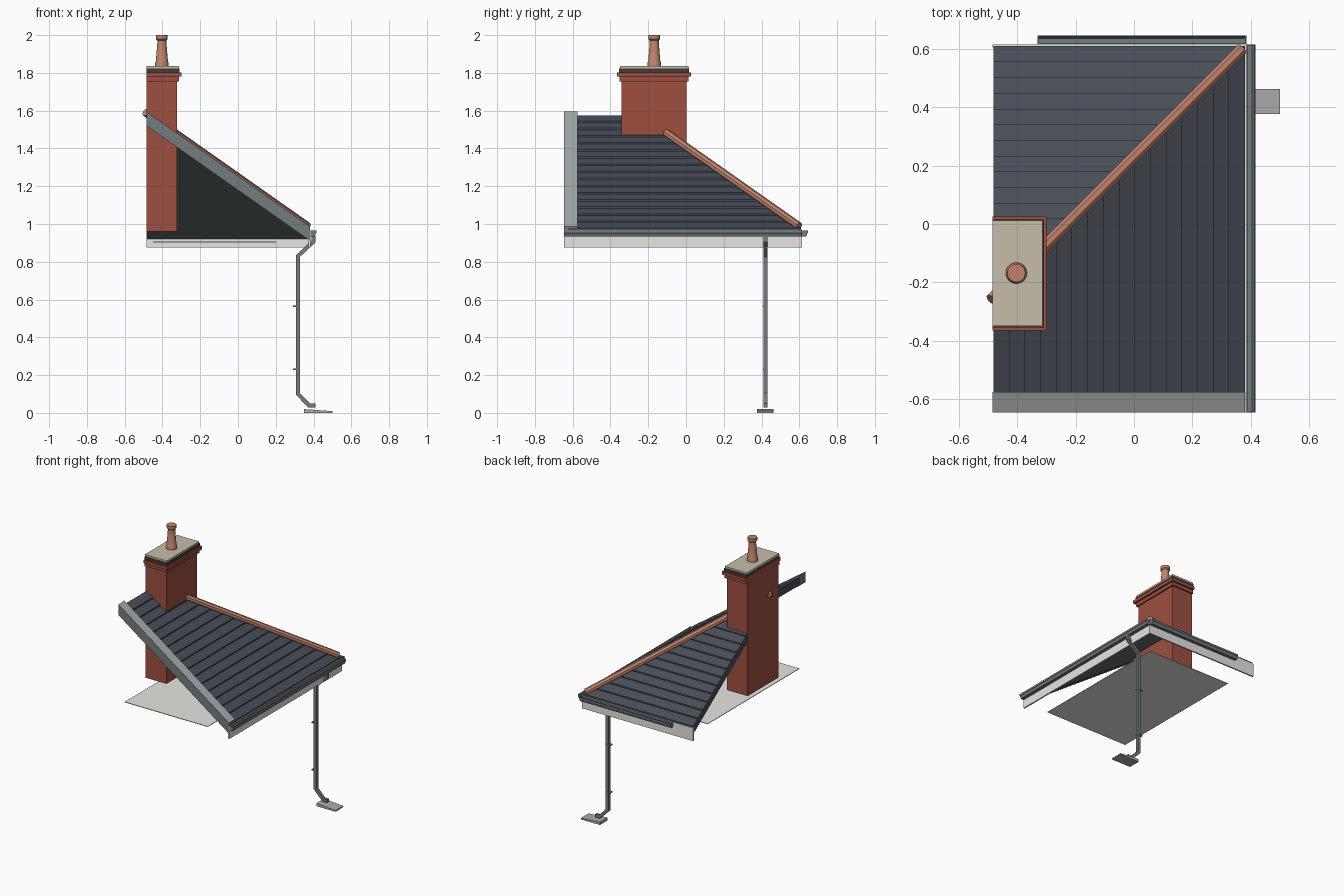
import bpy, bmesh, math
from mathutils import Vector

cube = bpy.data.objects.get("Cube")
if cube:
    bpy.data.objects.remove(cube, do_unlink=True)


def material(name, r, g, b):
    lin = [((c / 255 + 0.055) / 1.055) ** 2.4 for c in (r, g, b)]
    m = bpy.data.materials.new(name)
    m.use_nodes = True
    m.diffuse_color = (*lin, 1)
    m.node_tree.nodes["Principled BSDF"].inputs["Base Color"].default_value = (*lin, 1)
    return m


BRICK = material("red brick", 158, 79, 64)
SLATE = material("slate", 72, 77, 87)
UNDER = material("dark underlay", 96, 105, 105)
TERRA = material("terracotta", 192, 132, 108)
WHITE = material("off white", 234, 233, 229)
CAPGREY = material("light grey verge", 166, 172, 172)
GREY = material("mid grey", 116, 124, 127)
STONE = material("cream mortar", 198, 189, 170)
LEAD = material("dark lead", 66, 60, 56)
CONCRETE = material("concrete", 172, 172, 171)

# Main layout of the hipped roof
LEFT, EAVE_X, FRONT, EAVE_Y = -0.485, 0.38, -0.645, 0.61
EAVE_Z, SLOPE = 0.969, 0.703
HIP = EAVE_Y - EAVE_X


def finish(name, bm, *mats):
    bmesh.ops.recalc_face_normals(bm, faces=bm.faces)
    me = bpy.data.meshes.new(name)
    bm.to_mesh(me)
    bm.free()
    ob = bpy.data.objects.new(name, me)
    for m in mats:
        me.materials.append(m)
    bpy.context.collection.objects.link(ob)
    return ob


def box(name, x, y, z, mat):
    bm = bmesh.new()
    bmesh.ops.create_cube(bm, size=1)
    for v in bm.verts:
        v.co = [lo + (c + 0.5) * (hi - lo) for c, (lo, hi) in zip(v.co, (x, y, z))]
    return finish(name, bm, mat)


def prism(profile, start, end, along_y):
    """Extrude an upright (u, z) outline along y or along x."""
    bm = bmesh.new()
    place = (lambda u, w, z: (u, w, z)) if along_y else (lambda u, w, z: (w, u, z))
    face = bm.faces.new([bm.verts.new(place(u, start, z)) for u, z in profile])
    new = bmesh.ops.extrude_face_region(bm, geom=[face])["geom"]
    shift = Vector(place(0, end - start, 0))
    bmesh.ops.translate(bm, vec=shift, verts=[g for g in new if isinstance(g, bmesh.types.BMVert)])
    bmesh.ops.recalc_face_normals(bm, faces=bm.faces)
    return bm


# Two tiled slopes, stepped by course and mitred along the hip
def tiled_slope(name, eave, top, start, end, along_y, courses=16, step=0.009):
    run = (eave - top) / courses
    profile = []
    for i in range(courses):
        u = eave - i * run
        z = EAVE_Z + SLOPE * (eave - u)
        profile += [(u, z), (u, z + step)]
    rise = SLOPE * (eave - top)
    profile += [(top, EAVE_Z + rise), (top, EAVE_Z + rise - 0.053), (eave, EAVE_Z - 0.053)]
    bm = prism(profile, start, end, along_y)
    normal = (-1, 1, 0) if along_y else (1, -1, 0)
    bmesh.ops.bisect_plane(bm, geom=bm.verts[:] + bm.edges[:] + bm.faces[:],
                           plane_co=(0, HIP, 0), plane_no=normal, clear_outer=True)
    bmesh.ops.holes_fill(bm, edges=[e for e in bm.edges if e.is_boundary], sides=0)
    bmesh.ops.recalc_face_normals(bm, faces=bm.faces)
    for f in bm.faces:
        f.material_index = 1 if f.normal.z < -0.3 else 0
    finish(name, bm, SLATE, UNDER)


INNER = LEFT + 0.004
tiled_slope("side_slope_tiles", EAVE_X, INNER, FRONT + 0.02, EAVE_Y + 0.01, True)
tiled_slope("back_slope_tiles", EAVE_Y, INNER + HIP, INNER, EAVE_X + 0.01, False)

# Verge trim along the sloping front edge
rise = SLOPE * (EAVE_X - LEFT)
verge = [(EAVE_X, EAVE_Z + 0.018), (LEFT, EAVE_Z + rise + 0.018),
         (LEFT, EAVE_Z + rise - 0.057), (EAVE_X, EAVE_Z - 0.057)]
bm = prism(verge, FRONT, FRONT + 0.07, True)
for f in bm.faces:
    f.material_index = 0 if f.normal.z > 0.3 else (2 if f.normal.z < -0.3 else 1)
finish("verge_trim", bm, CAPGREY, GREY, UNDER)

# Hip tiles: an eight-sided bar laid along the mitre
low, high = (Vector((x, x + HIP, EAVE_Z + 0.011 + SLOPE * (EAVE_X - x)))
             for x in (EAVE_X - 0.012, LEFT - 0.004))
axis = high - low
bm = bmesh.new()
bmesh.ops.create_cone(bm, cap_ends=True, segments=8, radius1=0.0215, radius2=0.0215, depth=axis.length)
turn = axis.to_track_quat("Z", "Y").to_matrix()
for v in bm.verts:
    c, s = math.cos(math.pi / 8), math.sin(math.pi / 8)
    x, y, z = v.co
    v.co = (low + high) / 2 + turn @ Vector((c * x - s * y, s * x + c * y, z))
finish("hip_tiles", bm, TERRA)

# Fascia boards and ceiling sheet
box("side_fascia", (EAVE_X - 0.006, EAVE_X + 0.004), (FRONT, EAVE_Y + 0.004), (0.875, 0.967), WHITE)
box("back_fascia", (LEFT, EAVE_X + 0.004), (EAVE_Y - 0.006, EAVE_Y + 0.004), (0.875, 0.967), WHITE)
box("ceiling_sheet", (-0.45, 0.2), (FRONT + 0.02, 0.4), (0.903, 0.907), WHITE)


# Gutters: moulded channels with closed ends
def gutter(name, centre, start, end, along_y):
    outer = [(-0.016, 0.966), (-0.016, 0.935), (0.007, 0.935), (0.012, 0.95), (0.016, 0.953), (0.016, 0.966)]
    inner = [(0.012, 0.966), (0.012, 0.956), (0.005, 0.941), (-0.012, 0.941), (-0.012, 0.966)]
    outer, inner = ([(centre + u, z) for u, z in side] for side in (outer, inner))
    finish(name, prism(outer + inner, start, end, along_y), GREY)
    for tag, at in (("first", start), ("second", end - 0.004)):
        finish(f"{name}_{tag}_end", prism(outer, at, at + 0.004, along_y), GREY)


gutter("side_gutter", EAVE_X + 0.02, FRONT, EAVE_Y + 0.005, True)
gutter("back_gutter", EAVE_Y + 0.02, -0.33, EAVE_X + 0.005, False)

# Square downpipe with swan neck and shoe, made from a mitred outline
PIPE_Y, PIPE_X, HALF = 0.42, 0.317, 0.0105
path = [Vector(p) for p in ((0.4, 0.938), (0.4, 0.908), (PIPE_X, 0.83),
                            (PIPE_X, 0.1), (0.378, 0.038), (0.41, 0.038))]
sides = ([], [])
for i, p in enumerate(path):
    before = (p - path[i - 1]).normalized() if i else (path[1] - p).normalized()
    after = (path[i + 1] - p).normalized() if i < len(path) - 1 else before
    mid = (before + after).normalized()
    offset = Vector((-mid.y, mid.x)) * HALF / mid.dot(after)
    sides[0].append(p + offset)
    sides[1].append(p - offset)
outline = [tuple(p) for p in sides[0] + sides[1][::-1]]
finish("downpipe", prism(outline, PIPE_Y - HALF, PIPE_Y + HALF, True), GREY)
for i, z in enumerate((0.23, 0.565)):
    box(f"pipe_bracket_{i + 1}", (PIPE_X - 0.026, PIPE_X + 0.012),
        (PIPE_Y - 0.012, PIPE_Y + 0.012), (z - 0.004, z + 0.004), GREY)

# Splash block, sloping away from the pipe
splash = [(0.35, 0), (0.5, 0), (0.5, 0.009), (0.35, 0.02)]
finish("splash_block", prism(splash, PIPE_Y - 0.043, PIPE_Y + 0.043, True), CONCRETE)

# Chimney stack: flat on its left face, stepping out on the other three
for name, out, z0, z1, mat in (
        ("chimney_stack", 0, 0.96, 1.755, BRICK),
        ("chimney_lower_course", 0.01, 1.755, 1.78, BRICK),
        ("chimney_upper_course", 0.023, 1.78, 1.802, BRICK),
        ("chimney_lead_band", 0.013, 1.802, 1.823, LEAD),
        ("chimney_cap_slab", 0.009, 1.823, 1.836, STONE)):
    box(name, (LEFT, -0.322 + out), (-0.341 - out, 0.003 + out), (z0, z1), mat)

# Chimney pot, spun from a profile
pot = [(0, 1.835), (0.036, 1.835), (0.036, 1.853), (0.032, 1.862), (0.024, 1.96), (0.024, 1.972),
       (0.031, 1.979), (0.031, 2.0), (0, 2.0)]
bm = bmesh.new()
verts = [bm.verts.new((r, 0, z)) for r, z in pot]
edges = [bm.edges.new(pair) for pair in zip(verts, verts[1:])]
bmesh.ops.spin(bm, geom=verts + edges, cent=(0, 0, 0), axis=(0, 0, 1), angle=math.tau, steps=24)
bmesh.ops.remove_doubles(bm, verts=bm.verts, dist=0.0001)
bmesh.ops.translate(bm, vec=(-0.403, -0.168, 0), verts=bm.verts)
chimney_pot = finish("chimney_pot", bm, TERRA)
bpy.ops.object.select_all(action="DESELECT")
chimney_pot.select_set(True)
bpy.context.view_layer.objects.active = chimney_pot
bpy.ops.object.shade_smooth_by_angle(angle=math.radians(30))
